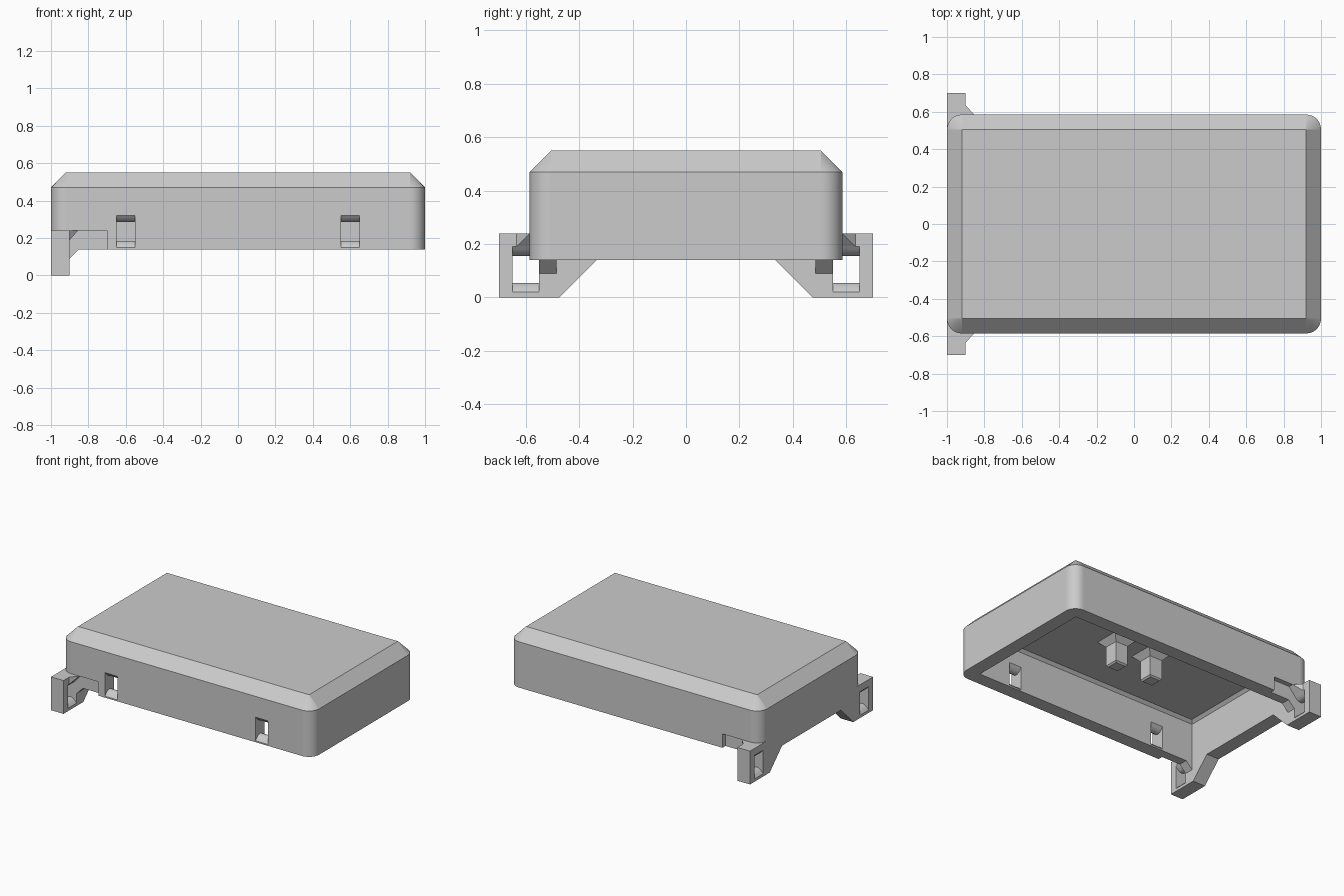
import bpy, bmesh, math

cube = bpy.data.objects.get("Cube")
if cube:
    bpy.data.objects.remove(cube, do_unlink=True)

grey = bpy.data.materials.new("light_grey")
grey.use_nodes = True
colour = (0.6, 0.6, 0.6, 1)
grey.diffuse_color = colour
grey.node_tree.nodes["Principled BSDF"].inputs["Base Color"].default_value = colour


def finish(name, bm):
    bmesh.ops.remove_doubles(bm, verts=bm.verts, dist=1e-5)
    bmesh.ops.recalc_face_normals(bm, faces=bm.faces)
    mesh = bpy.data.meshes.new(name)
    bm.to_mesh(mesh)
    bm.free()
    mesh.materials.append(grey)
    ob = bpy.data.objects.new(name, mesh)
    bpy.context.collection.objects.link(ob)
    return ob


def ring(hx, hy, z, r=0.0, steps=12, x=0.0, y=0.0):
    """Rounded rectangle; zero radius stacks the corner points."""
    pts = []
    for k, (sx, sy) in enumerate([(1, 1), (-1, 1), (-1, -1), (1, -1)]):
        for i in range(steps + 1):
            a = math.pi / 2 * (k + i / steps)
            pts.append((x + sx * (hx - r) + r * math.cos(a),
                        y + sy * (hy - r) + r * math.sin(a), z))
    return pts


def loft(name, rings):
    """Skin stacked rings and cap both ends."""
    bm = bmesh.new()
    rows = [[bm.verts.new(p) for p in pts] for pts in rings]
    n = len(rows[0])
    for a, b in zip(rows, rows[1:]):
        for i in range(n):
            bm.faces.new((a[i], a[(i + 1) % n], b[(i + 1) % n], b[i]))
    bm.faces.new(rows[0])
    bm.faces.new(rows[-1])
    return finish(name, bm)


def box(name, x, y, z):
    cx, cy = sum(x) / 2, sum(y) / 2
    hx, hy = abs(x[1] - x[0]) / 2, abs(y[1] - y[0]) / 2
    return loft(name, [ring(hx, hy, h, steps=1, x=cx, y=cy) for h in z])


def prism(name, profile, x0, x1):
    """Extrude a (y, z) profile along x."""
    return loft(name, [[(x, y, z) for y, z in profile] for x in (x0, x1)])


def hull(name, points):
    bm = bmesh.new()
    for p in points:
        bm.verts.new(p)
    bmesh.ops.convex_hull(bm, input=bm.verts)
    return finish(name, bm)


def slot_cutter(name, place, z0):
    """Strap slot: rounded lips pinch it halfway through the wall."""
    steps = 10
    levels = [(-0.02, 0)]
    for i in range(steps + 1):
        t = i / steps
        levels.append((WALL * t, 0.035 * 4 * t * (1 - t)))
    levels.append((WALL + 0.02, 0))
    rings = []
    for depth, pinch in levels:
        lo, hi = z0 + pinch, z0 + 0.17 - pinch
        rings.append([place(depth, s, z) for s, z in
                      [(-0.05, lo), (0.05, lo), (0.05, hi), (-0.05, hi)]])
    return loft(name, rings)


def cut(ob, cutters):
    for c in cutters:
        c.hide_render = True
        mod = ob.modifiers.new("cut", 'BOOLEAN')
        mod.operation = 'DIFFERENCE'
        mod.solver = 'EXACT'
        mod.object = c
    dg = bpy.context.evaluated_depsgraph_get()
    mesh = bpy.data.meshes.new_from_object(ob.evaluated_get(dg))
    ob.modifiers.clear()
    ob.data = mesh
    for c in cutters:
        bpy.data.objects.remove(c, do_unlink=True)


def smooth_curves(ob):
    """Smooth the rounded strips, keep the broad faces flat."""
    bpy.ops.object.select_all(action='DESELECT')
    ob.select_set(True)
    bpy.context.view_layer.objects.active = ob
    bpy.ops.object.shade_smooth_by_angle(angle=math.radians(30))
    for p in ob.data.polygons:
        if p.area > 0.03:
            p.use_smooth = False


# Hollow cover with bevelled top, strap slots in the front, side recesses
HX, HY, WALL = 1.0, 0.585, 0.1
cover = loft("cover", [ring(HX, HY, 0.14, 0.08), ring(HX, HY, 0.47, 0.08),
                       ring(HX - 0.08, HY - 0.08, 0.55)])
ix, iy = HX - WALL, HY - WALL
cutters = [loft("cavity", [ring(ix, iy, 0.1, steps=1), ring(ix, iy, 0.43, steps=1),
                           ring(ix - 0.02, iy - 0.02, 0.45, steps=1)])]
for sx in (-0.6, 0.6):
    cutters.append(slot_cutter("window", lambda d, s, z, sx=sx: (sx + s, -HY + d, z), 0.15))
for sy in (-1, 1):
    cutters.append(box("recess", (-1.1, -0.7), (sy * 0.55, sy * 0.8), (0.1, 0.24)))
cut(cover, cutters)
smooth_curves(cover)

# Slotted mounting legs at one end, with small gussets
for sy, side in ((-1, "front"), (1, "back")):
    leg = prism(side + "_leg", [(sy * y, z) for y, z in
                [(0.335, 0.14), (0.475, 0), (0.7, 0), (0.7, 0.24), (0.335, 0.24)]], -1, -0.9)
    cut(leg, [slot_cutter("leg_slot", lambda d, s, z, sy=sy: (-1 + d, sy * 0.6 + s, z), 0.02)])
    smooth_curves(leg)
    hull(side + "_lower_gusset", [(x, sy * y, z) for y in (0.485, 0.55)
                                  for x, z in [(-0.9, 0.09), (-0.9, 0.14), (-0.85, 0.14)]])
    hull(side + "_upper_gusset", [(x, sy * y, z) for x, y, z in
                                  [(-0.9, 0.55, 0.24), (-0.9, 0.635, 0.24), (-0.855, 0.585, 0.24),
                                   (-0.855, 0.55, 0.24), (-0.9, 0.55, 0.19), (-0.9, 0.635, 0.19)]])

# Pegs hanging from the ceiling, flared at the root
for sx, side in ((-1, "right"), (1, "left")):
    loft(side + "_peg", [ring(h, h, z, steps=1, x=sx * 0.145) for h, z in
                         [(0.04, 0.26), (0.05, 0.27), (0.05, 0.41), (0.09, 0.45)]])
